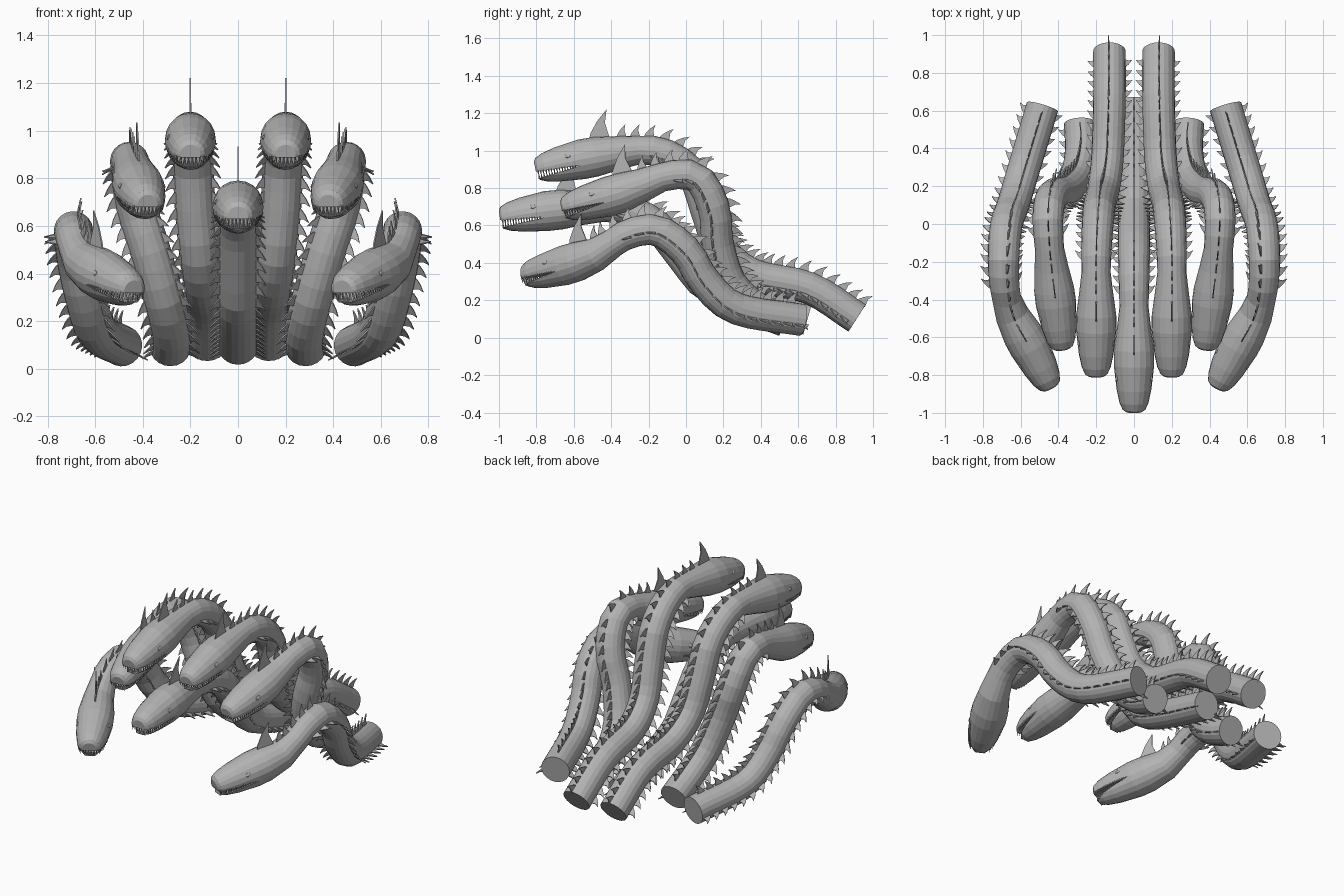
import bpy, bmesh, math
from mathutils import Vector, Matrix

if "Cube" in bpy.data.objects:
    bpy.data.objects.remove(bpy.data.objects["Cube"])

GREY = (0.45, 0.45, 0.45, 1)
mat = bpy.data.materials.new("stone grey")
mat.use_nodes = True
mat.diffuse_color = GREY
mat.node_tree.nodes["Principled BSDF"].inputs["Base Color"].default_value = GREY

SIDES = 20
# Body radius by distance from the snout
RADII = [(0, .042), (.012, .06), (.05, .077), (.12, .092), (.25, .107),
         (.33, .106), (.45, .09), (.56, .077), (.75, .082), (.95, .086)]
# Curved blade outline: along the body, away from the body
BLADE = [(-.5, -.25), (-.3, .2), (.05, .6), (.55, 1), (.38, .5), (.5, -.25)]
# Mouth opening: upper lip, lower lip and corner, below the head axis
UPPER, LOWER, CORNER, MOUTH = -.012, -.052, -.03, .24


def radius(s):
    for (a, ra), (b, rb) in zip(RADII, RADII[1:]):
        if s <= b:
            return ra + (rb - ra) * max(0, s - a) / (b - a)
    return RADII[-1][1]


def finish(bm, name):
    bmesh.ops.recalc_face_normals(bm, faces=bm.faces)
    me = bpy.data.meshes.new(name)
    bm.to_mesh(me)
    bm.free()
    me.materials.append(mat)
    ob = bpy.data.objects.new(name, me)
    bpy.context.collection.objects.link(ob)
    return ob


class Path:
    """Smooth centre line with frames carried from the snout to the tail."""

    def __init__(self, pts):
        p = [Vector(q) for q in pts]
        p = [2 * p[0] - p[1]] + p + [2 * p[-1] - p[-2]]
        dense = []
        for a, b, c, d in zip(p, p[1:], p[2:], p[3:]):
            for k in range(16):
                u = k / 16
                dense.append(.5 * (2 * b + (c - a) * u + (2 * a - 5 * b + 4 * c - d) * u ** 2
                                   + (3 * b - a - 3 * c + d) * u ** 3))
        dense.append(p[-2])
        self.frames, s, up = [], 0, Vector((0, 0, 1))
        for i, q in enumerate(dense):
            t = (dense[min(i + 1, len(dense) - 1)] - dense[max(i - 1, 0)]).normalized()
            up = (up - t * up.dot(t)).normalized()
            s += (q - dense[i - 1]).length if i else 0
            self.frames.append((s, q, t, up))
        self.length = s

    def at(self, s):
        for f, g in zip(self.frames, self.frames[1:]):
            if s <= g[0]:
                break
        u = (s - f[0]) / (g[0] - f[0])
        pos, t, up = (f[i].lerp(g[i], u) for i in (1, 2, 3))
        t.normalize()
        up.normalize()
        return pos, t, up, t.cross(up).normalized()


def prism(bm, a, b):
    """Solid between two matching outlines."""
    va, vb = [bm.verts.new(v) for v in a], [bm.verts.new(v) for v in b]
    bm.faces.new(va)
    bm.faces.new(vb[::-1])
    n = len(a)
    for i in range(n):
        j = (i + 1) % n
        bm.faces.new((va[i], vb[i], vb[j], va[j]))


def blade(bm, path, s, angle, width, height):
    pos, t, up, side = path.at(s)
    out = up * math.cos(angle) + side * math.sin(angle)
    across = t.cross(out)
    root = pos + out * radius(s) * .985
    rim = [root + t * u * width + out * v * height for u, v in BLADE]
    prism(bm, [v + across * .003 for v in rim], [v - across * .003 for v in rim])


def body(path, name):
    bm = bmesh.new()
    stops = [s for s, r in RADII[:-2]]
    start = stops[-1]
    count = round((path.length - start) / .075)
    step = (path.length - start) / count
    stops += [start + step * (i + 1) for i in range(count)]
    rings = []
    for s in stops:
        pos, t, up, side = path.at(s)
        angles = [math.tau * i / SIDES for i in range(SIDES)]
        rings.append([bm.verts.new(pos + radius(s) * (up * math.cos(a) + side * math.sin(a)))
                      for a in angles])
    for a, b in zip(rings, rings[1:]):
        for i in range(SIDES):
            j = (i + 1) % SIDES
            bm.faces.new((a[i], a[j], b[j], b[i]))
    bm.faces.new(rings[0])
    bm.faces.new(rings[-1][::-1])
    ob = finish(bm, name + "_body")

    # Open the mouth with a wedge
    pos, t, up, side = path.at(0)
    cut = bmesh.new()
    gape = [(-.04, UPPER), (0, UPPER), (MOUTH, CORNER), (0, LOWER), (-.04, LOWER)]
    rim = [pos + t * a + up * h for a, h in gape]
    prism(cut, [v + side * .2 for v in rim], [v - side * .2 for v in rim])
    cutter = finish(cut, "mouth_cutter")
    cutter.hide_render = True
    mod = ob.modifiers.new("mouth", 'BOOLEAN')
    mod.operation, mod.solver, mod.object = 'DIFFERENCE', 'EXACT', cutter
    graph = bpy.context.evaluated_depsgraph_get()
    carved = bpy.data.meshes.new_from_object(ob.evaluated_get(graph))
    ob.modifiers.clear()
    ob.data = carved
    bpy.data.objects.remove(cutter)


def teeth(path, name):
    bm = bmesh.new()
    pos, t, up, side = path.at(0)
    for lip, length in ((UPPER, -.034), (LOWER, .028)):
        def half(a):
            return .94 * math.sqrt(radius(a) ** 2 - lip ** 2)
        spots = [(.012, half(.012) * (i / 3.5 - 1)) for i in range(8)]
        spots += [(a, sign * half(a)) for sign in (-1, 1)
                  for a in (.025 + .0145 * i for i in range(14))]
        for a, across in spots:
            k = a / MOUTH
            h = lip + (CORNER - lip) * k
            root = pos + t * a + side * across + up * (h - length * .15)
            tip = bm.verts.new(root + up * length * (1.2 - .85 * k))
            base = [bm.verts.new(root + .0055 * v) for v in (t, side, -t, -side)]
            bm.faces.new(base)
            for i in range(4):
                bm.faces.new((base[i], base[(i + 1) % 4], tip))
    finish(bm, name + "_teeth")


def eyes(path, name):
    bm = bmesh.new()
    pos, t, up, side = path.at(.185)
    for sign in (-1, 1):
        out = (side * sign * .94 + up * .34).normalized()
        rot = Matrix((t, out, t.cross(out))).transposed().to_4x4()
        place = Matrix.Translation(pos + out * radius(.185) * .98) @ rot
        bmesh.ops.create_uvsphere(bm, u_segments=10, v_segments=6, radius=1,
                                  matrix=place @ Matrix.Diagonal((.018, .007, .011, 1)))
    finish(bm, name + "_eyes")


def spines(path, name):
    bm = bmesh.new()
    # Tall crest behind the head, then a row on the back and a drooping row on each flank
    blade(bm, path, .36, 0, .125, .14)
    for s, angle, height in ((.48, 0, .06), (.65, 2, .045), (.65, -2, .045)):
        while s < path.length - .01:
            blade(bm, path, s, angle, .06, height)
            s += .066
    finish(bm, name + "_spines")


def serpent(name, pts):
    for sign, prefix in ((1, "left_"), (-1, "right_")) if pts[0][0] else ((1, ""),):
        path = Path([(sign * x, y, z) for x, y, z in pts])
        for part in (body, teeth, eyes, spines):
            part(path, prefix + name)


# Centre lines from snout to cut end; those off the middle are mirrored
serpent("middle_serpent", [
    (0, -.995, .64), (0, -.67, .685), (0, -.35, .69), (0, -.16, .6),
    (0, -.01, .42), (0, .11, .28), (0, .33, .19), (0, .65, .1)])
serpent("upper_serpent", [
    (.2, -.805, .9), (.2, -.47, .97), (.2, -.17, 1), (.19, .03, .88), (.18, .11, .68),
    (.16, .19, .47), (.14, .36, .335), (.13, .66, .265), (.13, .915, .105)])
serpent("inner_serpent", [
    (.38, -.66, .69), (.425, -.33, .78), (.45, -.1, .865), (.455, .06, .855), (.43, .15, .69),
    (.37, .17, .5), (.31, .24, .29), (.28, .38, .155), (.285, .53, .09)])
serpent("outer_serpent", [
    (.44, -.865, .33), (.55, -.655, .385), (.65, -.47, .45), (.685, -.33, .545),
    (.69, -.16, .575), (.675, 0, .46), (.64, .1, .3), (.59, .27, .155), (.485, .62, .095)])
